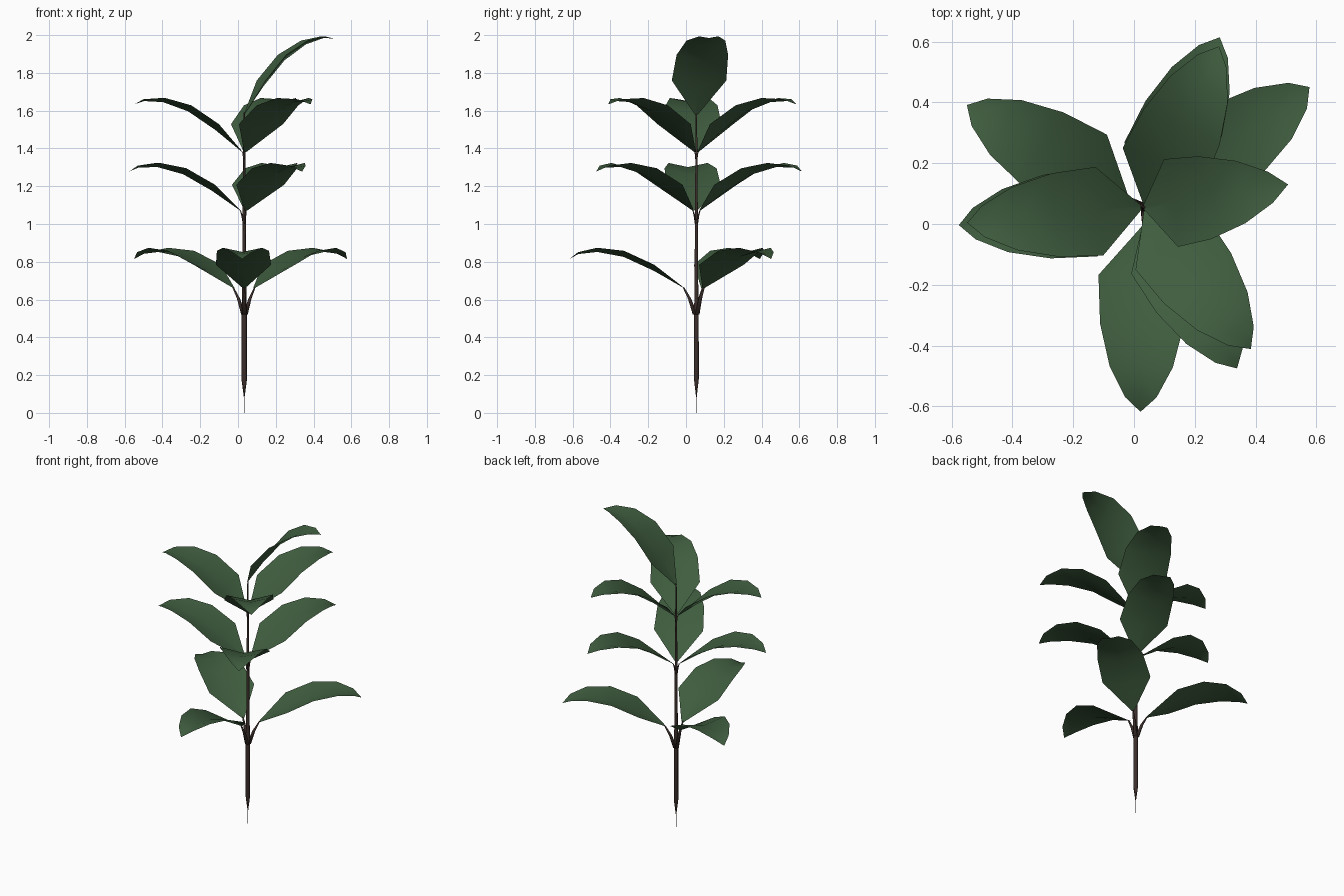
import bpy, bmesh
from math import radians, cos, sin
from mathutils import Matrix, Vector

if "Cube" in bpy.data.objects:
    bpy.data.objects.remove(bpy.data.objects["Cube"])

SX, SY = 0.033, 0.055  # stem axis


def material(name, rgb):
    m = bpy.data.materials.new(name)
    m.diffuse_color = (*rgb, 1)
    m.use_nodes = True
    m.node_tree.nodes["Principled BSDF"].inputs["Base Color"].default_value = m.diffuse_color
    return m


GREEN = material("leaf_green", (0.05, 0.11, 0.05))
BROWN = material("bark_brown", (0.045, 0.028, 0.024))


def make_object(name, bm, mat):
    me = bpy.data.meshes.new(name)
    bm.to_mesh(me)
    bm.free()
    me.materials.append(mat)
    for p in me.polygons:
        p.use_smooth = True
    ob = bpy.data.objects.new(name, me)
    bpy.context.collection.objects.link(ob)
    return ob


def tube(name, rings, sides=6):
    """Low-poly tube through (x, y, z, radius) rings."""
    bm = bmesh.new()
    loops = []
    for x, y, z, r in rings:
        loops.append([bm.verts.new((x + r * cos(2 * 3.14159265 * i / sides),
                                    y + r * sin(2 * 3.14159265 * i / sides), z))
                      for i in range(sides)])
    for a, b in zip(loops, loops[1:]):
        for i in range(sides):
            j = (i + 1) % sides
            bm.faces.new((a[i], a[j], b[j], b[i]))
    bm.faces.new(loops[0][::-1])
    bm.faces.new(loops[-1])
    return make_object(name, bm, BROWN)


# Leaf stations: distance out, midrib height, half width, rise of the edge
STATIONS = [(0, 0, 0.008, 0.002), (0.16, 0.092, 0.146, 0.032),
            (0.32, 0.166, 0.138, 0.032), (0.46, 0.192, 0.104, 0.022),
            (0.56, 0.181, 0.052, 0.010)]
TIP = (0.608, 0, 0.155)


def leaf(name, angle, z, pitch=0, offset=0.0):
    """Folded leaf pointing along an angle, tilted up by pitch."""
    bm = bmesh.new()
    rows = [[bm.verts.new((s, -w, h + r)), bm.verts.new((s, 0, h)),
             bm.verts.new((s, w, h + r))][::1] for s, h, w, r in STATIONS]
    for a, b in zip(rows, rows[1:]):
        bm.faces.new((a[0], b[0], b[1], a[1]))
        bm.faces.new((a[1], b[1], b[2], a[2]))
    t, e = bm.verts.new(TIP), rows[-1]
    bm.faces.new((e[0], t, e[1]))
    bm.faces.new((e[1], t, e[2]))
    m = (Matrix.Translation((SX, SY, z)) @ Matrix.Rotation(radians(angle), 4, 'Z')
         @ Matrix.Translation((offset, 0, 0)) @ Matrix.Rotation(radians(-pitch), 4, 'Y'))
    bmesh.ops.transform(bm, matrix=m, verts=bm.verts)
    return make_object(name, bm, GREEN)


def stalk(name, angle, z0, z1, offset, r):
    """Short leaf stalk from the stem to the leaf base."""
    d = Vector((cos(radians(angle)), sin(radians(angle))))
    tube(name, [(SX + d.x * offset * k, SY + d.y * offset * k, z0 + (z1 - z0) * q, r * f)
                for k, q, f in ((0.1, 0, 1), (0.55, 0.6, 0.7), (1.05, 1.03, 0.35))], 5)


# Stem with pointed foot and thin root thread
tube("stem", [(SX, SY, z, r) for z, r in
              ((0, 0.001), (0.08, 0.0015), (0.18, 0.015), (0.53, 0.014), (0.7, 0.011),
               (1.04, 0.009), (1.38, 0.006), (1.59, 0.004))])

# Leaf tiers: name, leaf angles, base height, pitch, offset, stalk start, stalk radius
TIERS = [("lower", (36, 150, 269), 0.66, 0, 0.065, 0.52, 0.013),
         ("middle", (66, 185.5, -60), 1.07, 5, 0.02, 1.0, 0.007),
         ("upper", (65, 185, -53), 1.38, 9.5, 0.01, 1.34, 0.005)]
for tier, angles, z, pitch, off, z0, r in TIERS:
    for i, a in enumerate(angles, 1):
        leaf(f"{tier}_leaf_{i}", a, z, pitch, off)
        stalk(f"{tier}_stalk_{i}", a, z0, z, off, r)

# Single crown leaf at the top
leaf("crown_leaf", 9, 1.578, 25.8)
